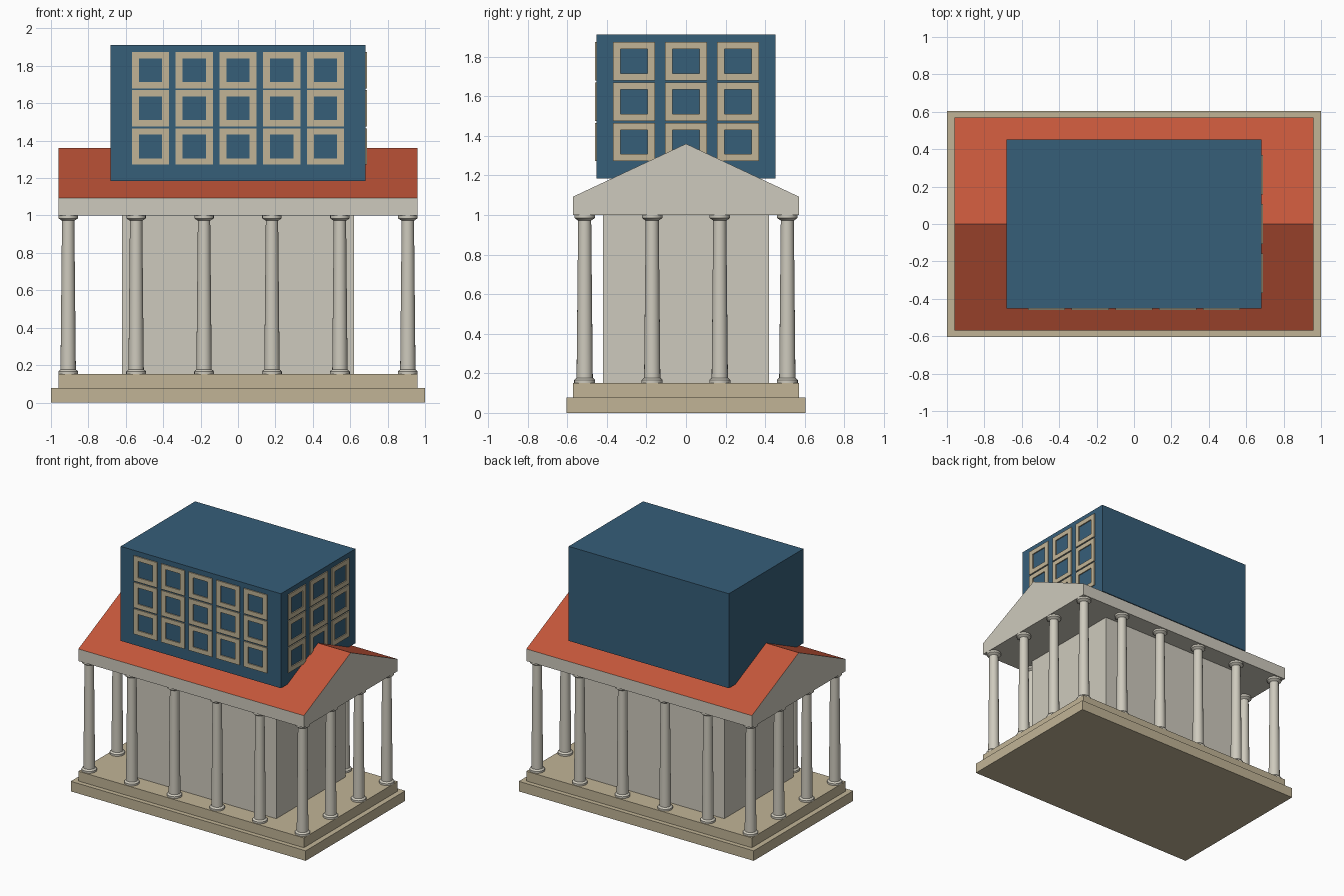
import bpy
import bmesh
from math import pi, cos, sin, radians
from mathutils import Vector

if "Cube" in bpy.data.objects:
    bpy.data.objects.remove(bpy.data.objects["Cube"], do_unlink=True)


def material(name, hex_code):
    """Flat material from an sRGB hex code."""
    rgb = [int(hex_code[i:i + 2], 16) / 255 for i in (0, 2, 4)]
    colour = [((c + 0.055) / 1.055) ** 2.4 for c in rgb] + [1.0]
    mat = bpy.data.materials.new(name)
    mat.use_nodes = True
    mat.diffuse_color = colour
    bsdf = next(n for n in mat.node_tree.nodes if n.type == "BSDF_PRINCIPLED")
    bsdf.inputs["Base Color"].default_value = colour
    bsdf.inputs["Roughness"].default_value = 0.8
    return mat


STONE = material("pale stone", "cecabd")
SAND = material("sand stone", "c1b496")
TILE = material("terracotta", "c4563a")
BLUE = material("steel blue", "365e79")


def finish(name, bm, *mats):
    bmesh.ops.recalc_face_normals(bm, faces=bm.faces[:])
    mesh = bpy.data.meshes.new(name)
    bm.to_mesh(mesh)
    bm.free()
    for mat in mats:
        mesh.materials.append(mat)
    obj = bpy.data.objects.new(name, mesh)
    bpy.context.collection.objects.link(obj)
    return obj


def block(name, half_x, half_y, z0, z1, mat):
    """Box centred on the vertical axis."""
    bm = bmesh.new()
    bmesh.ops.create_cube(bm, size=2)
    for v in bm.verts:
        v.co = (v.co.x * half_x, v.co.y * half_y, z1 if v.co.z > 0 else z0)
    return finish(name, bm, mat)


# Stepped base, inner hall and the office block on the roof
block("lower_step", 1.0, 0.605, 0, 0.077, SAND)
block("upper_step", 0.96, 0.57, 0.077, 0.152, SAND)
block("inner_hall", 0.62, 0.42, 0.152, 1.0, STONE)
block("upper_block", 0.682, 0.453, 1.185, 1.912, BLUE)

# Beam and gables in stone, with tiled slopes
bm = bmesh.new()
outline = [(-0.57, 1.0), (0.57, 1.0), (0.57, 1.093), (0, 1.36), (-0.57, 1.093)]
gable = bm.faces.new([bm.verts.new((-0.96, y, z)) for y, z in outline])
extruded = bmesh.ops.extrude_face_region(bm, geom=[gable], use_keep_orig=True)
moved = [e for e in extruded["geom"] if isinstance(e, bmesh.types.BMVert)]
bmesh.ops.translate(bm, verts=moved, vec=(1.92, 0, 0))
bmesh.ops.recalc_face_normals(bm, faces=bm.faces[:])
for face in bm.faces:
    face.material_index = int(face.normal.z > 0.3)
finish("gabled_roof", bm, STONE, TILE)

# Column turned from a profile of (radius, height)
profile = [(0.053, 0.152), (0.053, 0.166), (0.046, 0.174), (0.041, 0.176),
           (0.033, 0.972), (0.038, 0.975), (0.052, 0.985), (0.052, 1.0)]
SIDES = 20
bm = bmesh.new()
rings = [[bm.verts.new((r * cos(2 * pi * i / SIDES), r * sin(2 * pi * i / SIDES), z))
          for i in range(SIDES)] for r, z in profile]
for low, high in zip(rings, rings[1:]):
    for i in range(SIDES):
        j = (i + 1) % SIDES
        bm.faces.new((low[i], low[j], high[j], high[i]))
bm.faces.new(rings[0])
bm.faces.new(rings[-1])
column = finish("column", bm, STONE)
bpy.ops.object.select_all(action="DESELECT")
column.select_set(True)
bpy.context.view_layer.objects.active = column
bpy.ops.object.shade_smooth_by_angle(angle=radians(35))

# Columns stand around the edge only
COLS, ROWS = 6, 4
spots = [(-0.908 + 1.816 * i / (COLS - 1), -0.512 + 1.024 * j / (ROWS - 1))
         for i in range(COLS) for j in range(ROWS)
         if i in (0, COLS - 1) or j in (0, ROWS - 1)]
for n, (x, y) in enumerate(spots):
    obj = column
    if n:
        obj = column.copy()
        bpy.context.collection.objects.link(obj)
    obj.location = (x, y, 0)


def window_frames(name, count, pitch, outer, inner, origin, along, out):
    """Grid of square raised frames on one wall, three floors high."""
    bm = bmesh.new()
    origin, along, out = Vector(origin), Vector(along), Vector(out)
    up = Vector((0, 0, 1))
    corners = [(-1, -1), (1, -1), (1, 1), (-1, 1)]
    for col in range(count):
        for floor in range(3):
            centre = (origin + along * (col - (count - 1) / 2) * pitch
                      + up * (floor - 1) * 0.204)
            # Four loops: outer and inner edge, at the wall and raised
            loops = [[bm.verts.new(centre + along * a * w / 2 + up * b * h / 2 + out * d)
                      for a, b in corners]
                     for (w, h), d in ((outer, 0), (outer, 0.008),
                                       (inner, 0.008), (inner, 0))]
            for k in range(4):
                one, two = loops[k], loops[(k + 1) % 4]
                for i in range(4):
                    j = (i + 1) % 4
                    bm.faces.new((one[i], one[j], two[j], two[i]))
    return finish(name, bm, SAND)


window_frames("front_window_frames", 5, 0.234, (0.2, 0.194), (0.124, 0.126),
              (0, -0.453, 1.573), (1, 0, 0), (0, -1, 0))
window_frames("left_window_frames", 3, 0.263, (0.212, 0.194), (0.138, 0.123),
              (0.682, 0, 1.573), (0, 1, 0), (1, 0, 0))
